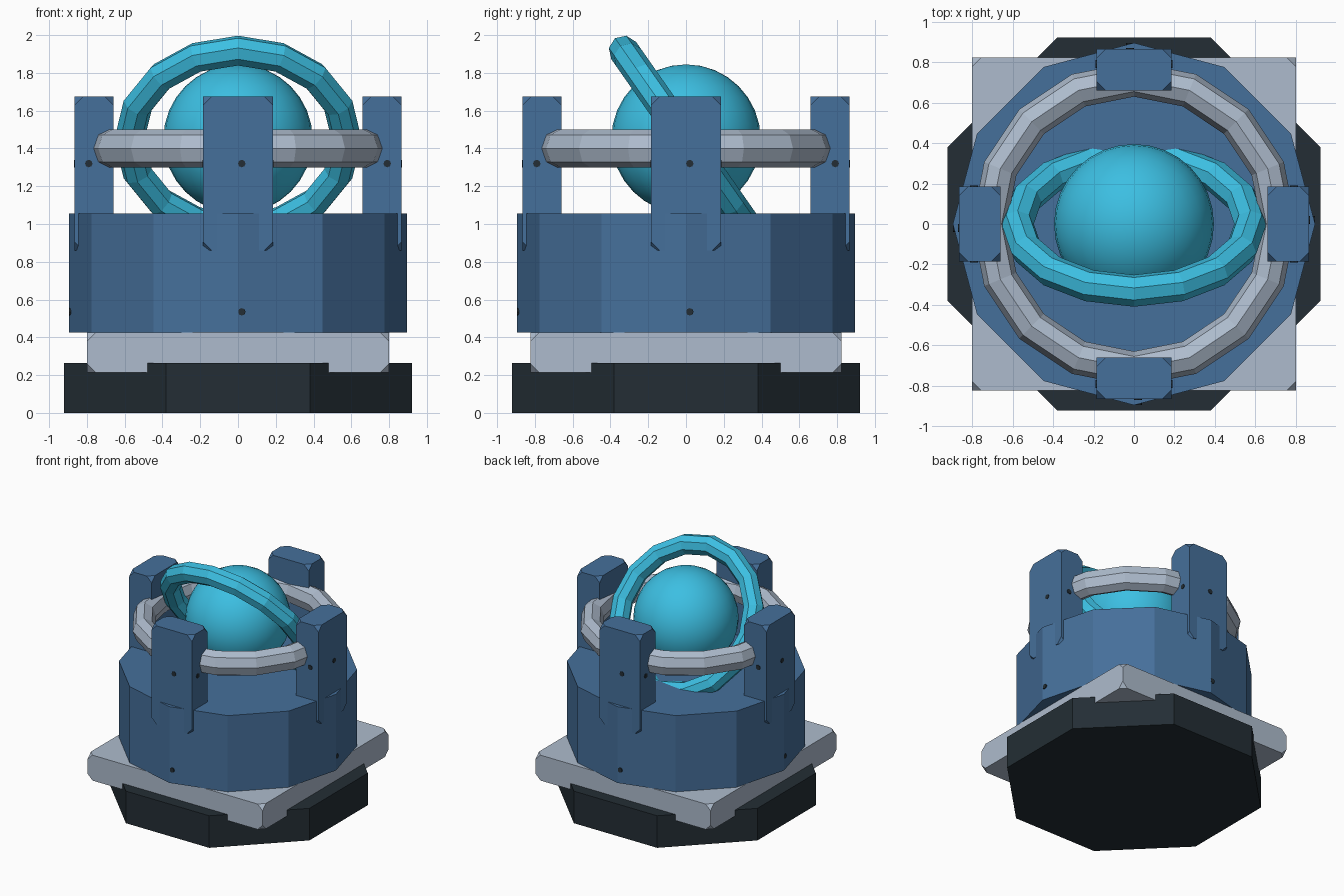
import bpy
import bmesh
from math import radians, pi
from mathutils import Matrix, Vector

cube = bpy.data.objects.get("Cube")
if cube:
    bpy.data.objects.remove(cube, do_unlink=True)


def material(name, rgb):
    mat = bpy.data.materials.new(name)
    mat.use_nodes = True
    colour = (*rgb, 1.0)
    mat.diffuse_color = colour
    mat.node_tree.nodes["Principled BSDF"].inputs["Base Color"].default_value = colour
    return mat


BLUE = material("steel blue", (0.06, 0.16, 0.325))
CYAN = material("bright cyan", (0.045, 0.52, 0.76))
GREY = material("pale grey", (0.42, 0.50, 0.61))
DARK = material("charcoal", (0.017, 0.027, 0.035))


def finish(name, mat):
    obj = bpy.context.object
    obj.name = name
    obj.data.materials.append(mat)
    return obj


def prism(name, sides, radius, bottom, top, mat, turn=0.0):
    bpy.ops.mesh.primitive_cylinder_add(
        vertices=sides, radius=radius, depth=top - bottom,
        location=(0, 0, (bottom + top) / 2), rotation=(0, 0, turn))
    return finish(name, mat)


def clipped_box(name, size, centre, clip, mat, turn=0.0):
    """Box whose eight corners are cut off."""
    bpy.ops.mesh.primitive_cube_add(size=1)
    obj = finish(name, mat)
    spin = Matrix.Rotation(turn, 4, "Z")
    obj.data.transform(Matrix.Diagonal((*size, 1)))
    bm = bmesh.new()
    bm.from_mesh(obj.data)
    bmesh.ops.bevel(bm, geom=bm.verts[:], offset=clip, segments=1, affect="VERTICES")
    bm.to_mesh(obj.data)
    bm.free()
    obj.matrix_world = spin @ Matrix.Translation(centre)
    return obj


def ring(name, major, minor, height, mat, tilt=0.0, stretch=1.0):
    bpy.ops.mesh.primitive_torus_add(
        major_segments=16, minor_segments=8, major_radius=major, minor_radius=minor,
        location=(0, 0, height), rotation=(tilt, 0, 0))
    bpy.context.object.scale.z = stretch
    return finish(name, mat)


def pin(name, start, direction, turn):
    """Small dark rivet lying along a horizontal direction."""
    bpy.ops.mesh.primitive_cylinder_add(vertices=8, radius=0.02, depth=0.02)
    obj = finish(name, DARK)
    aim = Vector(direction).to_track_quat("Z", "Y").to_matrix().to_4x4()
    obj.matrix_world = Matrix.Rotation(turn, 4, "Z") @ Matrix.Translation(start) @ aim


# Stacked base
prism("octagonal_foot", 8, 0.996, 0.0, 0.265, DARK, pi / 8)
clipped_box("base_plate", (1.6, 1.645, 0.21), (0, 0, 0.32), 0.045, GREY)
prism("drum_body", 12, 0.895, 0.425, 1.055, BLUE)

# Four pillars with their rivets
for i, side in enumerate(("front", "left", "back", "right")):
    turn = i * pi / 2
    clipped_box(side + "_pillar", (0.37, 0.205, 0.815), (0, -0.7625, 1.2675),
                0.045, BLUE, turn)
    pin(side + "_pillar_rivet", (0.02, -0.859, 1.32), (0, -1, 0), turn)
    pin(side + "_drum_rivet", (0.02, -0.884, 0.535), (0, -1, 0), turn)
    for s in (-1, 1):
        pin(side + "_side_rivet", (s * 0.179, -0.79, 1.32), (s, 0, 0), turn)

# Rings and core
ring("holding_ring", 0.715, 0.086, 1.4, GREY, stretch=1.18)
ring("tilted_ring", 0.575, 0.08, 1.447, CYAN, tilt=radians(-55))

bpy.ops.mesh.primitive_uv_sphere_add(segments=32, ring_count=16, radius=0.395,
                                     location=(0, 0, 1.45))
finish("core_sphere", CYAN)
bpy.ops.object.shade_smooth()
